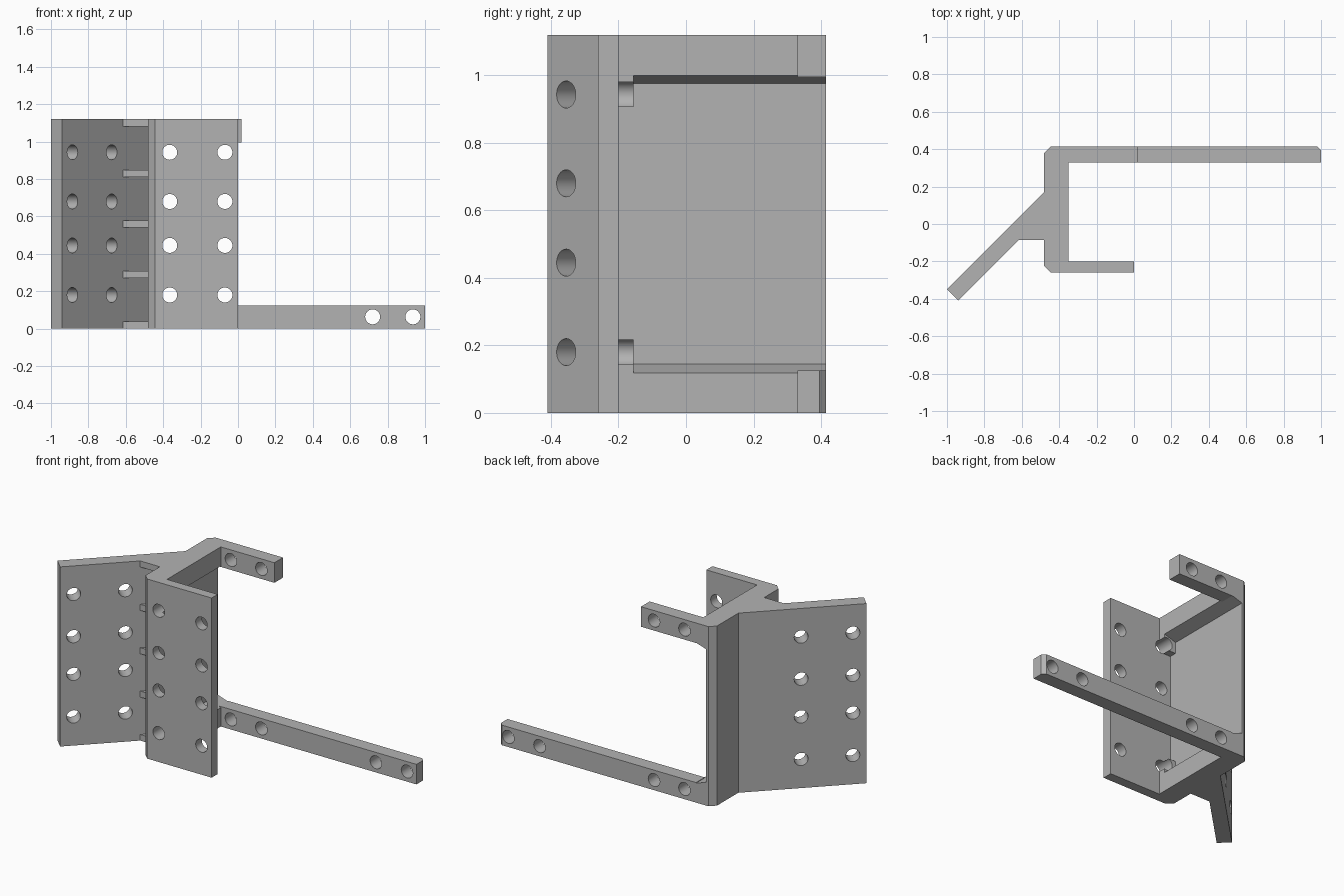
import bpy
import bmesh
from mathutils import Matrix, Vector

old = bpy.data.objects.get("Cube")
if old:
    bpy.data.objects.remove(old, do_unlink=True)

HEIGHT = 1.12
grey = bpy.data.materials.new("plain grey")
grey.use_nodes = True
colour = (0.45, 0.45, 0.45, 1)
grey.diffuse_color = colour
grey.node_tree.nodes["Principled BSDF"].inputs["Base Color"].default_value = colour


def finish(name, bm):
    bmesh.ops.recalc_face_normals(bm, faces=bm.faces)
    mesh = bpy.data.meshes.new(name)
    bm.to_mesh(mesh)
    bm.free()
    mesh.materials.append(grey)
    obj = bpy.data.objects.new(name, mesh)
    bpy.context.collection.objects.link(obj)
    return obj


def prism(name, profile, low, high, axis="z"):
    """Extrude an outline along z (points are x, y) or y (points are x, z)."""
    bm = bmesh.new()
    place = (lambda a, b: (a, b, low)) if axis == "z" else (lambda a, b: (a, low, b))
    face = bm.faces.new([bm.verts.new(place(*p)) for p in profile])
    moved = bmesh.ops.extrude_face_region(bm, geom=[face])["geom"]
    step = Vector((0, 0, high - low)) if axis == "z" else Vector((0, high - low, 0))
    bmesh.ops.translate(bm, vec=step, verts=[v for v in moved if isinstance(v, bmesh.types.BMVert)])
    return finish(name, bm)


def box(name, x0, x1, y0, y1, z0, z1):
    return prism(name, [(x0, y0), (x1, y0), (x1, y1), (x0, y1)], z0, z1)


def drill(centre, direction, length, radius=0.04):
    bm = bmesh.new()
    turn = Vector(direction).to_track_quat("Z", "Y").to_matrix().to_4x4()
    bmesh.ops.create_cone(bm, cap_ends=True, segments=32, radius1=radius, radius2=radius,
                          depth=length, matrix=Matrix.Translation(centre) @ turn)
    return finish("drill", bm)


def combine(body, tool, operation):
    """Apply one boolean and discard its helper."""
    tool.hide_render = True
    mod = body.modifiers.new("boolean", "BOOLEAN")
    mod.operation = operation
    mod.solver = "EXACT"
    mod.object = tool
    graph = bpy.context.evaluated_depsgraph_get()
    result = bpy.data.meshes.new_from_object(body.evaluated_get(graph))
    body.modifiers.clear()
    body.data = result
    bpy.data.objects.remove(tool, do_unlink=True)


# Web, front flange and diagonal wing share one outline
bracket = prism("bracket", [
    (-0.48, 0.17), (-0.48, 0.38), (-0.445, 0.415), (-0.35, 0.415), (-0.35, -0.2),
    (0, -0.2), (0, -0.26), (-0.445, -0.26), (-0.48, -0.225), (-0.48, 0.05),
    (-0.94, -0.41), (-1, -0.35)], 0, HEIGHT)

# Pocket in the web with sloped ends, narrower beside the flange
pocket = prism("pocket", [(-0.43, 0.145), (-0.43, 0.975), (-0.35, 1.0), (-0.3, 1.0),
                          (-0.3, 0.118), (-0.35, 0.118)], -0.155, 0.5, "y")
combine(bracket, pocket, "DIFFERENCE")
combine(bracket, box("pocket_end", -0.43, -0.3, -0.2, -0.15, 0.217, 0.906), "DIFFERENCE")

# Rear arms
lower_arm = prism("lower_arm", [(-0.36, 0.33), (1, 0.33), (1, 0.395), (0.98, 0.415),
                                (-0.36, 0.415)], 0, 0.125)
combine(bracket, lower_arm, "UNION")
combine(bracket, box("upper_arm", -0.36, 0.02, 0.33, 0.415, 0.995, HEIGHT), "UNION")

# Gusset ribs between wing and web
for i in range(5):
    z = i * (HEIGHT - 0.038) / 4
    rib = prism("rib", [(-0.615, -0.085), (-0.47, -0.085), (-0.47, 0.07), (-0.49, 0.07),
                        (-0.63, -0.07)], z, z + 0.038)
    combine(bracket, rib, "UNION")

# Screw holes in flange and wing
for z in (0.18, 0.445, 0.68, 0.943):
    for x in (-0.365, -0.07):
        combine(bracket, drill((x, -0.22, z), (0, 1, 0), 0.2), "DIFFERENCE")
    for x in (-0.885, -0.675):
        combine(bracket, drill((x - 0.03, x + 0.56, z), (1, -1, 0), 0.2), "DIFFERENCE")

# Screw holes in the arms
for x, z in [(x, 0.063) for x in (-0.28, -0.07, 0.72, 0.935)] + [(-0.28, 1.057), (-0.07, 1.057)]:
    combine(bracket, drill((x, 0.37, z), (0, 1, 0), 0.2), "DIFFERENCE")

bpy.ops.object.select_all(action="DESELECT")
bracket.select_set(True)
bpy.context.view_layer.objects.active = bracket
bpy.ops.object.shade_smooth_by_angle()
